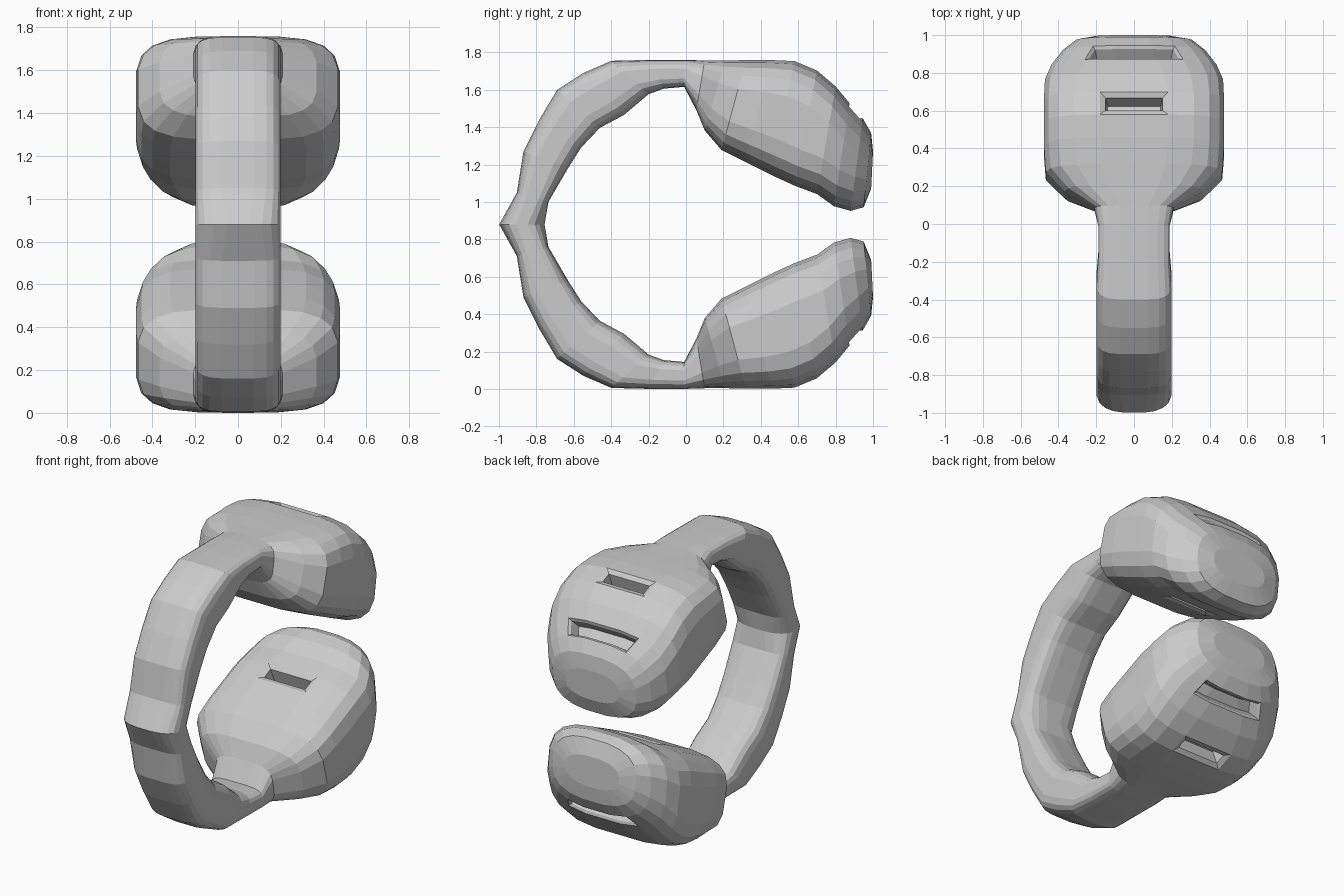
import bpy, bmesh, math
from mathutils import Vector

if "Cube" in bpy.data.objects:
    bpy.data.objects.remove(bpy.data.objects["Cube"])

MID = 0.88   # height of the mirror plane
SIDES = 20

# Upper half path: outer (y, z), inner (y, z), half width, squareness
SECTIONS = [
    (-1.00, 0.88, -0.755, 0.88, 0.20, 2.7),
    (-0.905, 1.05, -0.735, 1.00, 0.20, 3.8),
    (-0.87, 1.27, -0.63, 1.18, 0.20, 3.8),
    (-0.785, 1.44, -0.56, 1.29, 0.20, 3.8),
    (-0.69, 1.60, -0.46, 1.395, 0.20, 3.8),
    (-0.55, 1.69, -0.33, 1.465, 0.20, 3.8),
    (-0.40, 1.755, -0.20, 1.575, 0.20, 3.8),
    (-0.20, 1.76, -0.12, 1.605, 0.19, 3.8),
    (-0.01, 1.76, -0.01, 1.615, 0.19, 3.8),
    (0.10, 1.757, 0.055, 1.49, 0.21, 3.8),
    (0.21, 1.757, 0.10, 1.38, 0.37, 3.6),
    (0.32, 1.76, 0.19, 1.275, 0.47, 3.6),
    (0.46, 1.76, 0.31, 1.215, 0.48, 3.8),
    (0.58, 1.755, 0.46, 1.14, 0.48, 3.8),
    (0.70, 1.705, 0.58, 1.085, 0.48, 3.8),
    (0.80, 1.62, 0.70, 1.04, 0.475, 3.4),
    (0.875, 1.53, 0.79, 0.975, 0.44, 3.0),
    (0.945, 1.45, 0.88, 0.95, 0.38, 2.8),
    (0.99, 1.37, 0.95, 0.97, 0.31, 2.7),
    (1.00, 1.27, 0.99, 1.07, 0.20, 2.5),
]


def spow(v, p):
    return math.copysign(abs(v) ** p, v)


# Headband running into the ear cup, lofted as one skin
bm = bmesh.new()
rings = []
for yo, zo, yi, zi, hw, n in SECTIONS:
    outer, inner = Vector((0, yo, zo - MID)), Vector((0, yi, zi - MID))
    centre, half = (outer + inner) / 2, (outer - inner) / 2
    ring = []
    for k in range(SIDES):
        a = math.tau * (k + 0.5) / SIDES
        ring.append(bm.verts.new(centre + half * spow(math.sin(a), 2 / n)
                                 + Vector((hw * spow(math.cos(a), 2 / n), 0, 0))))
    rings.append(ring)
skin = {}
for i, (r0, r1) in enumerate(zip(rings, rings[1:])):
    for k in range(SIDES):
        j = (k + 1) % SIDES
        skin[i, k] = bm.faces.new((r0[k], r0[j], r1[j], r1[k]))
bm.faces.new(rings[-1])
start_cap = bm.faces.new(rings[0])
bmesh.ops.recalc_face_normals(bm, faces=bm.faces)
bm.faces.remove(start_cap)


# Recess a patch of skin: narrow rim, then walls down to a floor
def recess(keys, rim, depth):
    patch = [skin[key] for key in keys]
    bmesh.ops.inset_region(bm, faces=patch, thickness=rim, depth=-0.015,
                           use_even_offset=True)
    bmesh.ops.inset_region(bm, faces=patch, thickness=0.01, depth=-depth,
                           use_even_offset=True)


recess([(13, 4)], 0.03, 0.09)                      # pit on the outer face
recess([(13, 14)], 0.03, 0.09)                     # pit on the ear side
recess([(16, 3), (16, 4), (16, 5)], 0.012, 0.07)   # slot near the rim

mesh = bpy.data.meshes.new("headband_and_ear_cups")
bm.to_mesh(mesh)
bm.free()
headphones = bpy.data.objects.new("headband_and_ear_cups", mesh)
bpy.context.collection.objects.link(headphones)

# Mirror the upper half into the lower half
headphones.location.z = MID
mir = headphones.modifiers.new("mirror", 'MIRROR')
mir.use_axis = (False, False, True)
